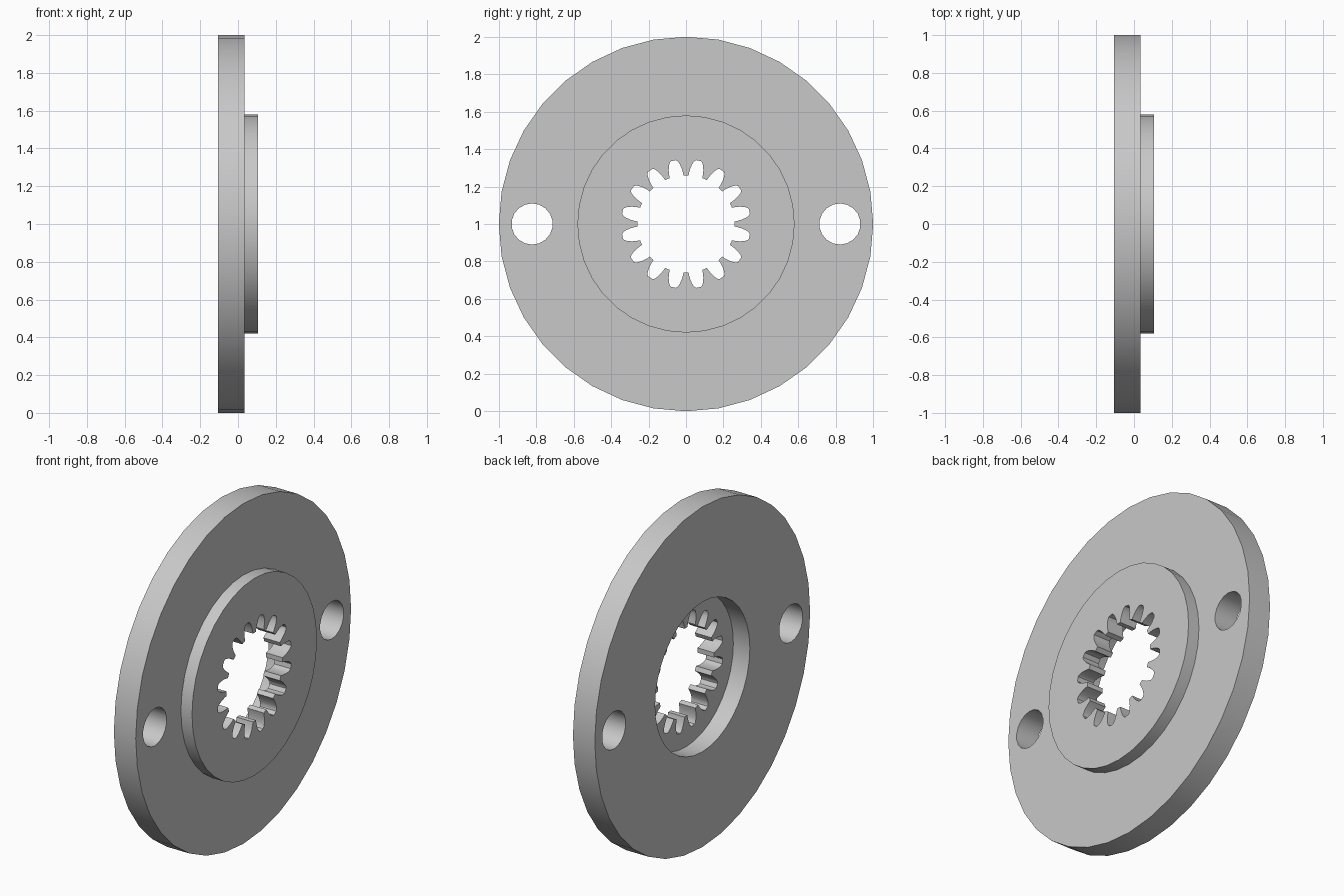
import bpy, bmesh
from math import sin, cos, radians, tau

cube = bpy.data.objects.get("Cube")
if cube:
    bpy.data.objects.remove(cube, do_unlink=True)

steel = bpy.data.materials.new("grey_steel")
steel.use_nodes = True
GREY = (0.58, 0.58, 0.58, 1)
steel.diffuse_color = GREY
steel.node_tree.nodes["Principled BSDF"].inputs["Base Color"].default_value = GREY

AXIS_Z = 1.0
FLANGE_BACK, FLANGE_FRONT = -0.107, 0.035
RECESS_FLOOR, BOSS_FRONT = 0.0, 0.107


def circle(radius, sides, cy=0.0):
    return [(cy + radius * sin(tau * i / sides), radius * cos(tau * i / sides))
            for i in range(sides)]


def spline(teeth):
    """Outline of the toothed bore: one rounded gap repeated around the axis."""
    half_gap = [(0.26, 8.2), (0.275, 7.8), (0.30, 6.7), (0.32, 5.4), (0.337, 3.9), (0.345, 2.2)]
    gap = [(r, -a) for r, a in half_gap] + [(r, a) for r, a in reversed(half_gap)]
    step = 360 / teeth
    return [(r * sin(radians(a + step * (i + 0.5))), r * cos(radians(a + step * (i + 0.5))))
            for i in range(teeth) for r, a in gap]


def prism(name, outline, x0, x1):
    """Extrude a y-z outline along x."""
    bm = bmesh.new()
    face = bm.faces.new([bm.verts.new((x0, y, AXIS_Z + z)) for y, z in outline])
    ext = bmesh.ops.extrude_face_region(bm, geom=[face])
    moved = [v for v in ext["geom"] if isinstance(v, bmesh.types.BMVert)]
    bmesh.ops.translate(bm, verts=moved, vec=(x1 - x0, 0, 0))
    bmesh.ops.recalc_face_normals(bm, faces=bm.faces)
    mesh = bpy.data.meshes.new(name)
    bm.to_mesh(mesh)
    bm.free()
    mesh.materials.append(steel)
    obj = bpy.data.objects.new(name, mesh)
    bpy.context.collection.objects.link(obj)
    return obj


def combine(target, tool, operation):
    """Apply a boolean and discard the tool."""
    mod = target.modifiers.new(operation.lower(), 'BOOLEAN')
    mod.operation, mod.solver, mod.object = operation, 'EXACT', tool
    tool.hide_render = True
    bpy.context.view_layer.objects.active = target
    bpy.ops.object.modifier_apply(modifier=mod.name)
    bpy.data.objects.remove(tool, do_unlink=True)


# Flange disc with raised boss
flange = prism("splined_flange", circle(1.0, 36), FLANGE_BACK, FLANGE_FRONT)
combine(flange, prism("boss", circle(0.58, 36), -0.05, BOSS_FRONT), 'UNION')

# Round recess in the back, toothed bore, two bolt holes
combine(flange, prism("recess", circle(0.44, 36), -0.3, RECESS_FLOOR), 'DIFFERENCE')
combine(flange, prism("toothed_bore", spline(16), -0.3, 0.3), 'DIFFERENCE')
for side in (-1, 1):
    hole = prism("bolt_hole", circle(0.11, 18, side * 0.822), -0.3, 0.3)
    combine(flange, hole, 'DIFFERENCE')

# Smooth the round walls, keep the rims crisp
bpy.ops.object.select_all(action='DESELECT')
flange.select_set(True)
bpy.context.view_layer.objects.active = flange
bpy.ops.object.shade_smooth_by_angle(angle=radians(30))
